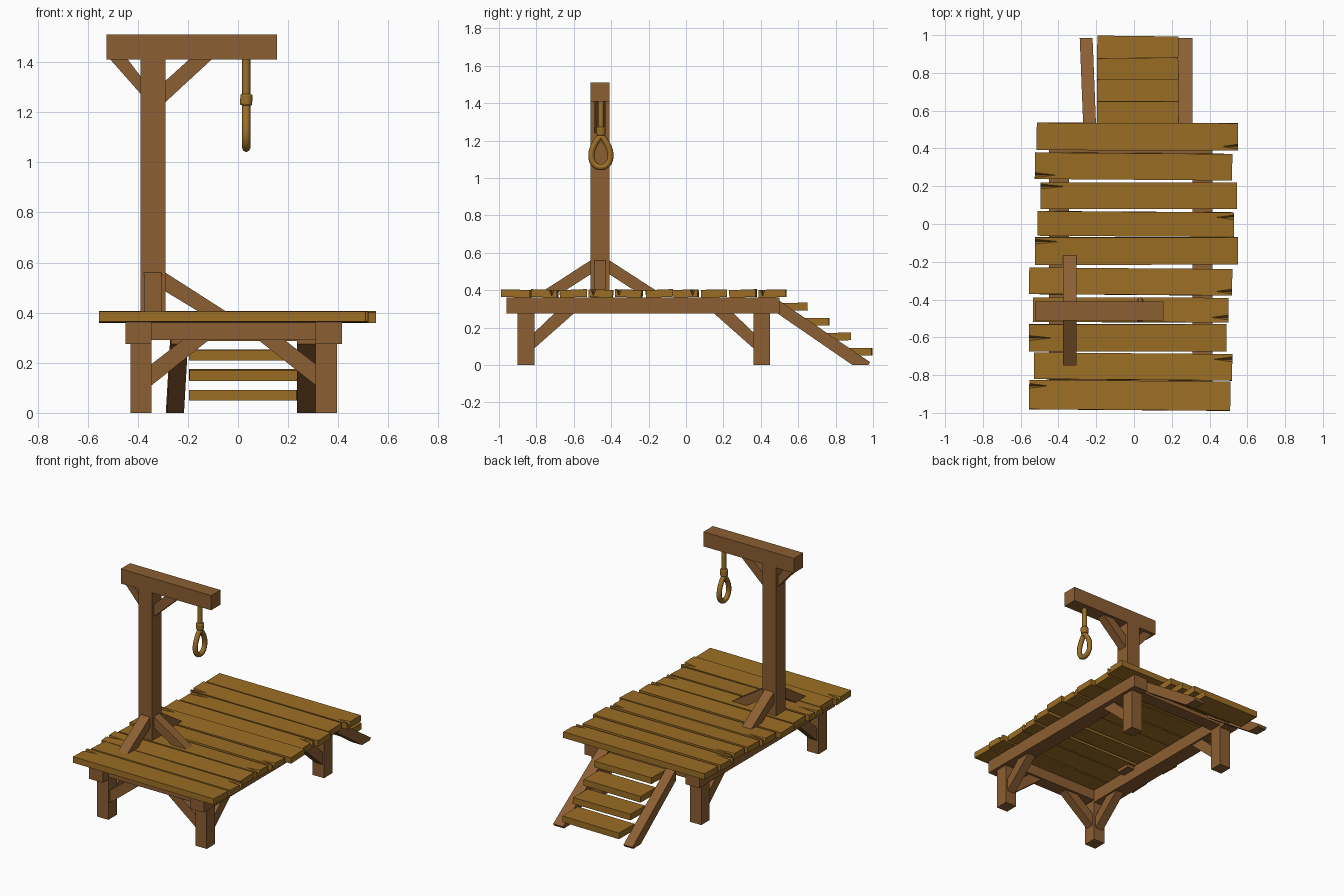
import bpy, bmesh, math, random
from mathutils import Matrix, Vector

random.seed(4)
if "Cube" in bpy.data.objects:
    bpy.data.objects.remove(bpy.data.objects["Cube"])


def material(name, rgb):
    m = bpy.data.materials.new(name)
    m.use_nodes = True
    m.diffuse_color = (*rgb, 1)
    m.node_tree.nodes["Principled BSDF"].inputs["Base Color"].default_value = (*rgb, 1)
    return m


BEAM = material("brown_timber", (0.26, 0.112, 0.032))
PLANK = material("golden_plank", (0.33, 0.155, 0.018))
ROPE = material("rope_tan", (0.33, 0.16, 0.02))


def finish(name, bm, mat):
    bmesh.ops.recalc_face_normals(bm, faces=bm.faces)
    me = bpy.data.meshes.new(name)
    bm.to_mesh(me)
    bm.free()
    me.materials.append(mat)
    ob = bpy.data.objects.new(name, me)
    bpy.context.collection.objects.link(ob)
    return ob


def prism(name, profile, axis, lo, hi, mat=BEAM, skew=0):
    """Extrude a profile along x (profile is y,z) or y (profile is x,z)."""
    bm = bmesh.new()
    place = (lambda p, d: (d, *p)) if axis == "x" else (lambda p, d: (p[0], d, p[1]))
    a, b = [[bm.verts.new(place(p, d)) for p in profile] for d in (lo, hi)]
    bm.faces.new(a)
    bm.faces.new(b[::-1])
    for i in range(len(a)):
        j = (i + 1) % len(a)
        bm.faces.new((a[i], a[j], b[j], b[i]))
    for v in bm.verts:
        v.co.x += skew * (v.co.y - 0.5)
    return finish(name, bm, mat)


def box(name, x, y, z, mat=BEAM):
    return prism(name, [(x[0], z[0]), (x[1], z[0]), (x[1], z[1]), (x[0], z[1])], "y", *y, mat)


def plank(name, x, y, z, split=None, side=1, tilt=(0, 0)):
    """Board with an optional V-shaped split running in from one end."""
    bm = bmesh.new()
    cx, cy, cz = [sum(r) / 2 for r in (x, y, z)]
    near, far = (x[1], x[0]) if side > 0 else (x[0], x[1])
    V = lambda *p: bm.verts.new(p)
    fb = [V(far, y[0], z[0]), V(far, y[1], z[0])]
    ft = [V(far, y[0], z[1]), V(far, y[1], z[1])]
    nb = [V(near, y[0], z[0]), V(near, y[1], z[0])]
    nt = [V(near, y[0], z[1]), V(near, y[1], z[1])]
    rim = []
    if split is not None:
        s = y[0] + split * (y[1] - y[0])
        g0, g1 = V(near, s - 0.013, z[1]), V(near, s + 0.013, z[1])
        low = V(near, s, z[0] + 0.008)
        tip = V(near - side * random.uniform(0.07, 0.14), s, z[1])
        bm.faces.new((g0, low, tip))
        bm.faces.new((low, g1, tip))
        bm.faces.new((ft[0], nt[0], g0, tip))
        bm.faces.new((tip, g1, nt[1], ft[1]))
        bm.faces.new((ft[0], tip, ft[1]))
        rim = [g0, low, g1]
    else:
        bm.faces.new((ft[0], nt[0], nt[1], ft[1]))
    bm.faces.new([nb[0], nt[0], *rim, nt[1], nb[1]])
    bm.faces.new((fb[0], ft[0], ft[1], fb[1]))
    bm.faces.new((fb[0], nb[0], nb[1], fb[1]))
    for i in (0, 1):
        bm.faces.new((fb[i], nb[i], nt[i], ft[i]))
    rot = Matrix.Rotation(tilt[0], 3, "X") @ Matrix.Rotation(tilt[1], 3, "Z")
    bmesh.ops.rotate(bm, verts=bm.verts, cent=(cx, cy, cz), matrix=rot)
    return finish(name, bm, PLANK)


# Deck boards: x start, x end, y start, y end, split position, split end
boards = [
    (-.555, .51, -.985, -.83, .8, -1), (-.53, .52, -.825, -.685, .8, 1),
    (-.555, .49, -.675, -.53, .5, -1), (-.535, .50, -.52, -.39, .2, 1),
    (-.555, .52, -.375, -.235, .15, 1), (-.525, .55, -.215, -.07, .85, -1),
    (-.51, .53, -.065, .065, .8, 1), (-.495, .545, .08, .22, .85, -1),
    (-.525, .52, .235, .375, .15, -1), (-.515, .55, .39, .535, .15, 1),
]
for i, (x0, x1, y0, y1, s, side) in enumerate(boards):
    plank(f"deck_board_{i + 1}", (x0, x1), (y0, y1), (.362, .403), s, side,
          (random.uniform(-.05, .05), random.uniform(-.009, .003)))

# Underframe: side beams, end beams, legs and their braces
LEG_Y = {"front": (-.90, -.81), "back": (.36, .45)}
for side, beam_x, leg_x in (("right", (-.45, -.345), (-.43, -.345)),
                            ("left", (.31, .415), (.31, .395))):
    box(f"{side}_side_beam", beam_x, (-.96, .50), (.275, .362))
    mid = sum(leg_x) / 2
    for end, leg_y in LEG_Y.items():
        box(f"{end}_{side}_leg", leg_x, leg_y, (0, .29))
        y, d = (leg_y[1], 1) if end == "front" else (leg_y[0], -1)
        prism(f"{end}_{side}_side_brace",
              [(y, .09), (y, .175), (y + d * .11, .28), (y + d * .215, .28)],
              "x", mid - .03, mid + .03)
    x, d = (leg_x[1], 1) if side == "right" else (leg_x[0], -1)
    prism(f"front_{side}_end_brace",
          [(x, .11), (x, .195), (x + d * .125, .292), (x + d * .23, .292)],
          "y", -.885, -.825)
for end, leg_y in LEG_Y.items():
    box(f"{end}_end_beam", (-.35, .315), leg_y, (.29, .362))

# Stairs
stringer = [(.49, .35), (.985, .015), (.975, 0), (.89, 0), (.49, .275)]
prism("right_stringer", stringer, "x", -.268, -.2, skew=-.04)
prism("left_stringer", stringer, "x", .235, .31)
for i in range(4):
    y, z = .99 - .115 * i, .05 + .08 * i
    plank(f"stair_tread_{i + 1}", (-.195, .235), (y - .16, y + .005), (z, z + .042),
          tilt=(random.uniform(-.04, .04), random.uniform(-.015, .015)))

# Upright post with its top beam
box("post", (-.39, -.29), (-.51, -.41), (.34, 1.42))
box("top_beam", (-.525, .155), (-.51, -.41), (1.41, 1.51))
prism("long_top_brace", [(-.29, 1.24), (-.29, 1.325), (-.195, 1.411), (-.105, 1.411)],
      "y", -.49, -.43)
prism("short_top_brace", [(-.39, 1.275), (-.39, 1.345), (-.44, 1.411), (-.51, 1.411)],
      "y", -.49, -.43)

# Post foot braces on three sides
prism("side_foot_brace", [(-.29, .56), (-.29, .485), (-.15, .4), (-.04, .4)], "y", -.49, -.43)
for name, y, d in (("front", -.51, -1), ("back", -.41, 1)):
    prism(f"{name}_foot_brace",
          [(y, .56), (y, .485), (y + d * .14, .395), (y + d * .255, .395)], "x", -.375, -.305)


# Rope with knot and loop
def rope(name, points, closed=False):
    cu = bpy.data.curves.new(name, "CURVE")
    cu.dimensions = "3D"
    cu.bevel_depth = .0165
    cu.bevel_resolution = 2
    cu.use_fill_caps = True
    sp = cu.splines.new("POLY")
    sp.points.add(len(points) - 1)
    for p, co in zip(sp.points, points):
        p.co = (*co, 1)
    sp.use_cyclic_u = closed
    sp.use_smooth = True
    cu.materials.append(ROPE)
    bpy.context.collection.objects.link(bpy.data.objects.new(name, cu))


RX, RY = .033, -.455
rope("hanging_rope", [(RX, RY, 1.415), (RX, RY, 1.21)])
loop = []
for i in range(24):
    t = math.tau * (i + .5) / 24
    loop.append((RX, RY + .063 * math.sin(t) * math.sin(t / 2) ** .7, 1.14 + .083 * math.cos(t)))
rope("rope_loop", loop, True)

bpy.ops.mesh.primitive_cylinder_add(vertices=14, radius=.025, depth=.046,
                                    location=(RX, RY, 1.25), rotation=(0, .07, 0))
knot = bpy.context.object
knot.name = "rope_knot"
knot.data.materials.append(ROPE)
bpy.ops.object.shade_smooth_by_angle()
bevel = knot.modifiers.new("rounded_rim", "BEVEL")
bevel.width = .007
bevel.segments = 2
